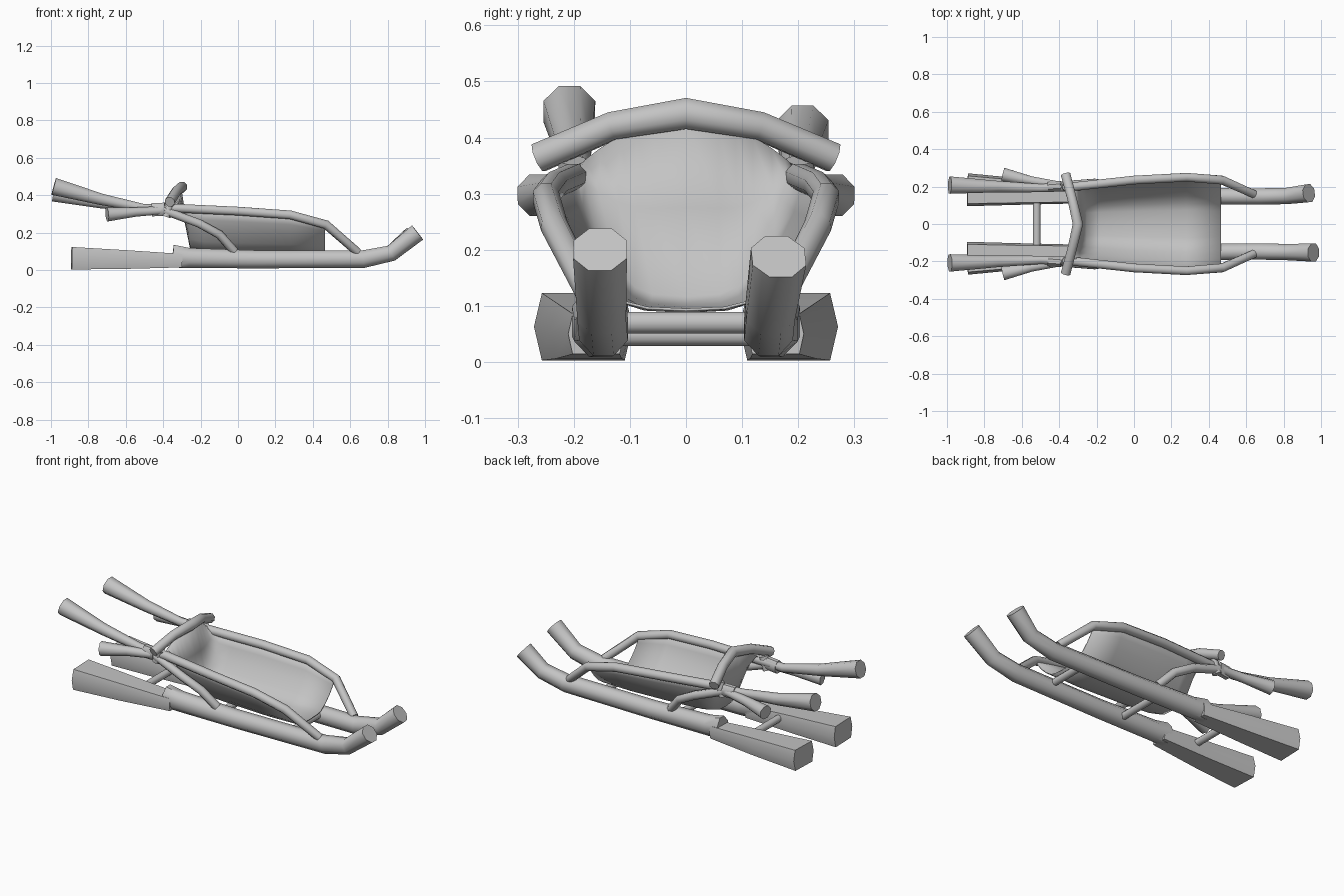
import bpy, bmesh, math
from mathutils import Vector

cube = bpy.data.objects.get("Cube")
if cube:
    bpy.data.objects.remove(cube)

grey = bpy.data.materials.new("plain_grey")
grey.use_nodes = True
COLOUR = (0.55, 0.55, 0.55, 1)
grey.diffuse_color = COLOUR
grey.node_tree.nodes["Principled BSDF"].inputs["Base Color"].default_value = COLOUR


def finish(name, bm, angle=50):
    mesh = bpy.data.meshes.new(name)
    bmesh.ops.recalc_face_normals(bm, faces=bm.faces)
    bm.to_mesh(mesh)
    bm.free()
    mesh.materials.append(grey)
    obj = bpy.data.objects.new(name, mesh)
    bpy.context.collection.objects.link(obj)
    bpy.ops.object.select_all(action='DESELECT')
    obj.select_set(True)
    bpy.context.view_layer.objects.active = obj
    bpy.ops.object.shade_smooth_by_angle(angle=math.radians(angle))
    return obj


def octagon(k):
    a = (k + 0.5) * math.tau / 8
    return math.cos(a), math.sin(a)


def boxy_hexagon(k):
    return ((1, 0), (0.84, 1), (-0.84, 1), (-1, 0), (-0.84, -1), (0.84, -1))[k]


def pole(name, path, radii, sides=8, shape=octagon, up=Vector((0, 0, 1)), angle=50):
    """Tapered capped pole; a radius is a number or (sideways, upwards)."""
    pts = [Vector(p) for p in path]
    bm = bmesh.new()
    rings = []
    for i, p in enumerate(pts):
        before = (p - pts[i - 1]).normalized() if i else Vector()
        after = (pts[i + 1] - p).normalized() if i < len(pts) - 1 else Vector()
        t = (before + after).normalized()
        side = t.cross(up).normalized()
        top = side.cross(t)
        r = radii[i] if isinstance(radii[i], tuple) else (radii[i], radii[i])
        ring = []
        for k in range(sides):
            u, v = shape(k)
            ring.append(bm.verts.new(p + side * r[0] * u + top * r[1] * v))
        rings.append(ring)
    for a, b in zip(rings, rings[1:]):
        for k in range(sides):
            j = (k + 1) % sides
            bm.faces.new((a[k], a[j], b[j], b[k]))
    bm.faces.new(rings[0])
    bm.faces.new(rings[-1])
    return finish(name, bm, angle)


# Both sides: runner with its broad tail, long handle rail, brace and lashing
for side, s in (("left", 1), ("right", -1)):
    lift = 0.0 if s > 0 else 0.035
    reach = 0.0 if s > 0 else 0.025
    tip_y = 0.165 if s > 0 else 0.153
    pole(side + "_runner_tail",
         [(-0.89, s * 0.183, 0.063), (-0.6, s * 0.173, 0.056), (-0.3, s * 0.16, 0.05)],
         [(0.088, 0.06), (0.07, 0.05), (0.05, 0.036)], 6, boxy_hexagon, angle=65)
    pole(side + "_runner",
         [(-0.35, s * 0.157, 0.074), (-0.26, s * 0.155, 0.064), (0.1, s * 0.153, 0.057),
          (0.67, s * 0.147, 0.058), (0.82, s * 0.15, 0.09),
          (0.935 + reach, s * tip_y, 0.188 + reach / 2)],
         [(0.05, 0.066), (0.05, 0.058), (0.05, 0.052), (0.047, 0.051), 0.047, 0.052])
    pole(side + "_rail",
         [(-0.985, s * 0.208, 0.412 + lift), (-0.73, s * 0.2, 0.36 + lift / 2),
          (-0.5, s * 0.192, 0.33), (-0.32, s * 0.2, 0.33), (0.0, s * 0.235, 0.315),
          (0.28, s * 0.25, 0.295), (0.47, s * 0.235, 0.243), (0.64, s * 0.16, 0.095)],
         [0.05, 0.033, 0.024, 0.025, 0.025, 0.025, 0.025, 0.023])
    pole(side + "_brace",
         [(-0.7, s * 0.264, 0.297), (-0.55, s * 0.23, 0.31), (-0.4, s * 0.205, 0.32),
          (-0.21, s * 0.22, 0.25), (-0.1, s * 0.2, 0.19), (-0.02, s * 0.165, 0.1)],
         [0.04, 0.027, 0.024, 0.024, 0.024, 0.024])
    pole(side + "_lashing",
         [(-0.46, s * 0.198, 0.322), (-0.39, s * 0.203, 0.325)], [(0.03, 0.038)] * 2)
    pole(side + "_lashing_band",
         [(-0.385, s * 0.203, 0.285), (-0.36, s * 0.203, 0.36)], [0.026] * 2,
         up=Vector((1, 0, 0)))

# Cross bars between the runners
for name, x, z in (("rear_crossbar", -0.52, 0.07), ("middle_crossbar", -0.03, 0.048),
                   ("front_crossbar", 0.44, 0.07)):
    pole(name, [(x, -0.13, z), (x, 0.13, z)], [0.021] * 2)

# Arched push bar
pole("push_bar",
     [(-0.365, -0.263, 0.364), (-0.33, -0.13, 0.421), (-0.3, 0, 0.443),
      (-0.33, 0.13, 0.421), (-0.365, 0.263, 0.364)],
     [0.028, 0.027, 0.03, 0.027, 0.028])

# Slung sheet: narrow-bottomed sections along the rails, then a back panel up to the push bar
half_profile = [(1, 0), (0.93, 0.25), (0.8, 0.5), (0.62, 0.76), (0.46, 0.92), (0.3, 0.98)]
profile = half_profile + [(0, 1)] + [(-u, w) for u, w in reversed(half_profile)]
sections = [(0.465, 0.23, 0.25, 0.093), (0.28, 0.245, 0.295, 0.09), (0.0, 0.23, 0.315, 0.093),
            (-0.18, 0.21, 0.325, 0.098), (-0.255, 0.2, 0.33, 0.115)]
bm = bmesh.new()
rows = [[bm.verts.new((x, half * u, top - (top - bottom) * w)) for u, w in profile]
        for x, half, top, bottom in sections]
low_row = rows[-1]
for f in (0.5, 1.0):
    row = []
    for v, (u, w) in zip(low_row, profile):
        goal = Vector((-0.305 - 0.03 * abs(u), u * 0.19, 0.435 - 0.085 * u * u))
        row.append(bm.verts.new(v.co.lerp(goal, f)))
    rows.append(row)
for a, b in zip(rows, rows[1:]):
    for i in range(len(profile) - 1):
        bm.faces.new((a[i], a[i + 1], b[i + 1], b[i]))
sheet = finish("slung_sheet", bm, 80)
solid = sheet.modifiers.new("thickness", 'SOLIDIFY')
solid.thickness = 0.005
solid.offset = 0
